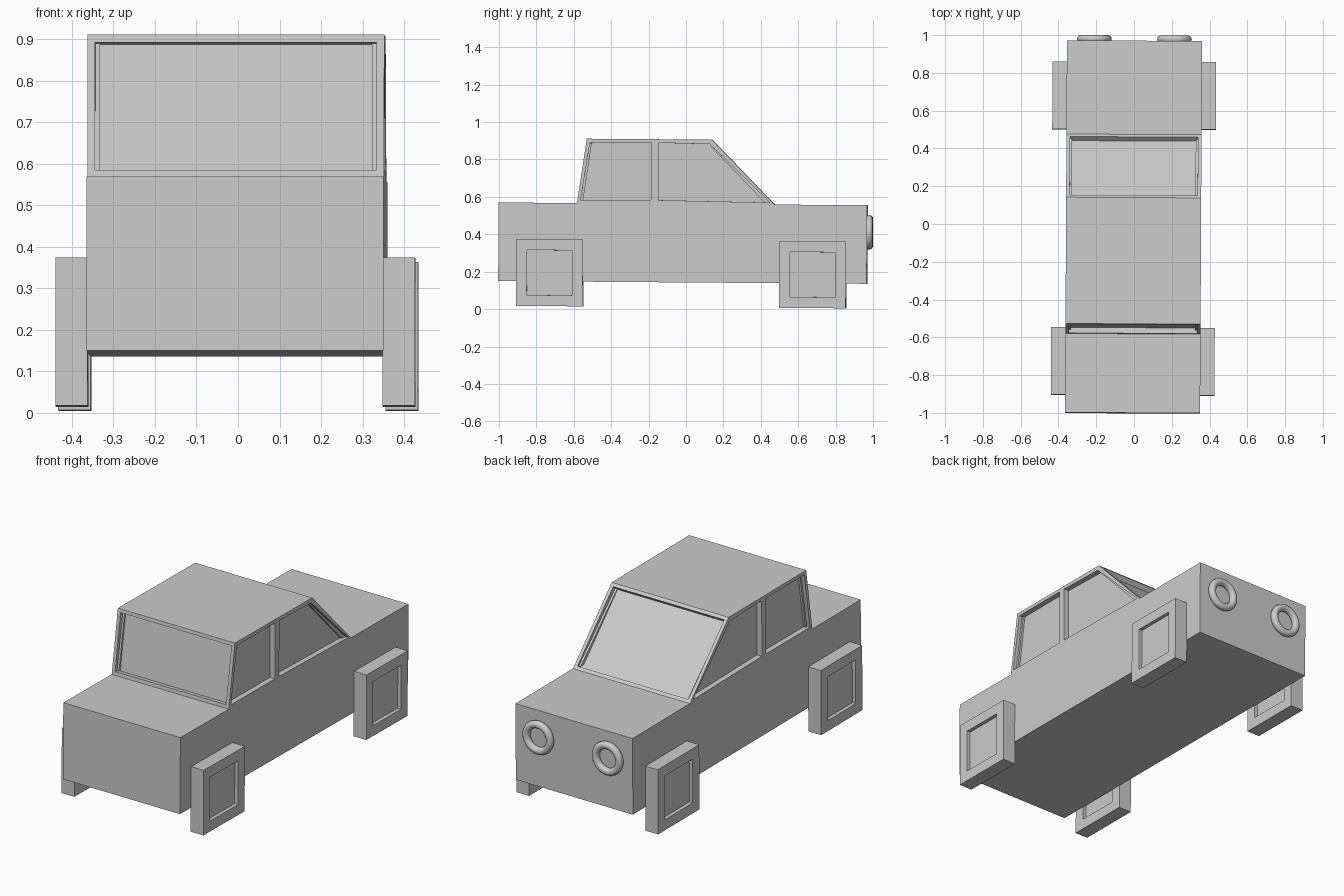
import bpy, bmesh
from math import radians
from mathutils import Matrix, Vector

if "Cube" in bpy.data.objects:
    bpy.data.objects.remove(bpy.data.objects["Cube"])

# The whole car is very slightly tilted and turned
PIVOT = Matrix.Translation((0, 0, 0.36))
TILT = (Matrix.Translation((-0.0025, 0, 0)) @ PIVOT @ Matrix.Rotation(-0.005, 4, 'Z')
        @ Matrix.Rotation(-0.0075, 4, 'X') @ PIVOT.inverted())


def finish(bm, name):
    bm.normal_update()
    mesh = bpy.data.meshes.new(name)
    bm.to_mesh(mesh)
    bm.free()
    mesh.transform(TILT)
    obj = bpy.data.objects.new(name, mesh)
    bpy.context.collection.objects.link(obj)
    return obj


def recess(bm, faces, margin, depth):
    bmesh.ops.inset_individual(bm, faces=faces, thickness=margin, depth=0)
    bmesh.ops.inset_individual(bm, faces=faces, thickness=0.0002, depth=-depth)


# Body and cabin: side profile spanned across the width, windows sunk in
W = 0.3575
profile = [(-1.001, 0.1425), (-1.001, 0.5625), (-0.583, 0.5625), (-0.533, 0.907),
           (-0.167, 0.907), (0.136, 0.907), (0.473, 0.5625), (0.969, 0.5625),
           (0.969, 0.1425), (-0.167, 0.5625)]
bm = bmesh.new()
left, right = [[bm.verts.new((x, y, z)) for y, z in profile] for x in (-W, W)]
windows = []
for i in range(9):
    j = (i + 1) % 9
    face = bm.faces.new((left[i], left[j], right[j], right[i]))
    if i in (2, 5):
        windows.append(face)
for side in (left, right):
    bm.faces.new([side[i] for i in (0, 1, 2, 9, 6, 7, 8)])
    windows.append(bm.faces.new([side[i] for i in (2, 3, 4, 9)]))
    windows.append(bm.faces.new([side[i] for i in (9, 4, 5, 6)]))
bmesh.ops.recalc_face_normals(bm, faces=bm.faces[:])
bm.normal_update()
recess(bm, windows, 0.0265, 0.03)
finish(bm, "car_body")

# Square wheels with a sunken hub on both faces
for end, y in (("front", -0.727), ("rear", 0.68)):
    for side, sx in (("left", -1), ("right", 1)):
        bm = bmesh.new()
        bmesh.ops.create_cube(bm, size=1, matrix=Matrix.Translation((sx * 0.394, y, 0.189))
                              @ Matrix.Diagonal((0.078, 0.357, 0.357, 1)))
        bm.normal_update()
        recess(bm, [f for f in bm.faces if abs(f.normal.x) > 0.9], 0.082, 0.02)
        finish(bm, f"{end}_{side}_wheel")

# Ring lamps on the sloping-window end
for side, x in (("left", -0.212), ("right", 0.212)):
    bpy.ops.mesh.primitive_torus_add(major_radius=0.072, minor_radius=0.02,
                                     major_segments=48, minor_segments=12)
    lamp = bpy.context.object
    lamp.name = f"{side}_lamp"
    lamp.data.transform(TILT @ Matrix.Translation((x, 0.979, 0.4175))
                        @ Matrix.Rotation(radians(90), 4, 'X'))
    bpy.ops.object.shade_smooth()
